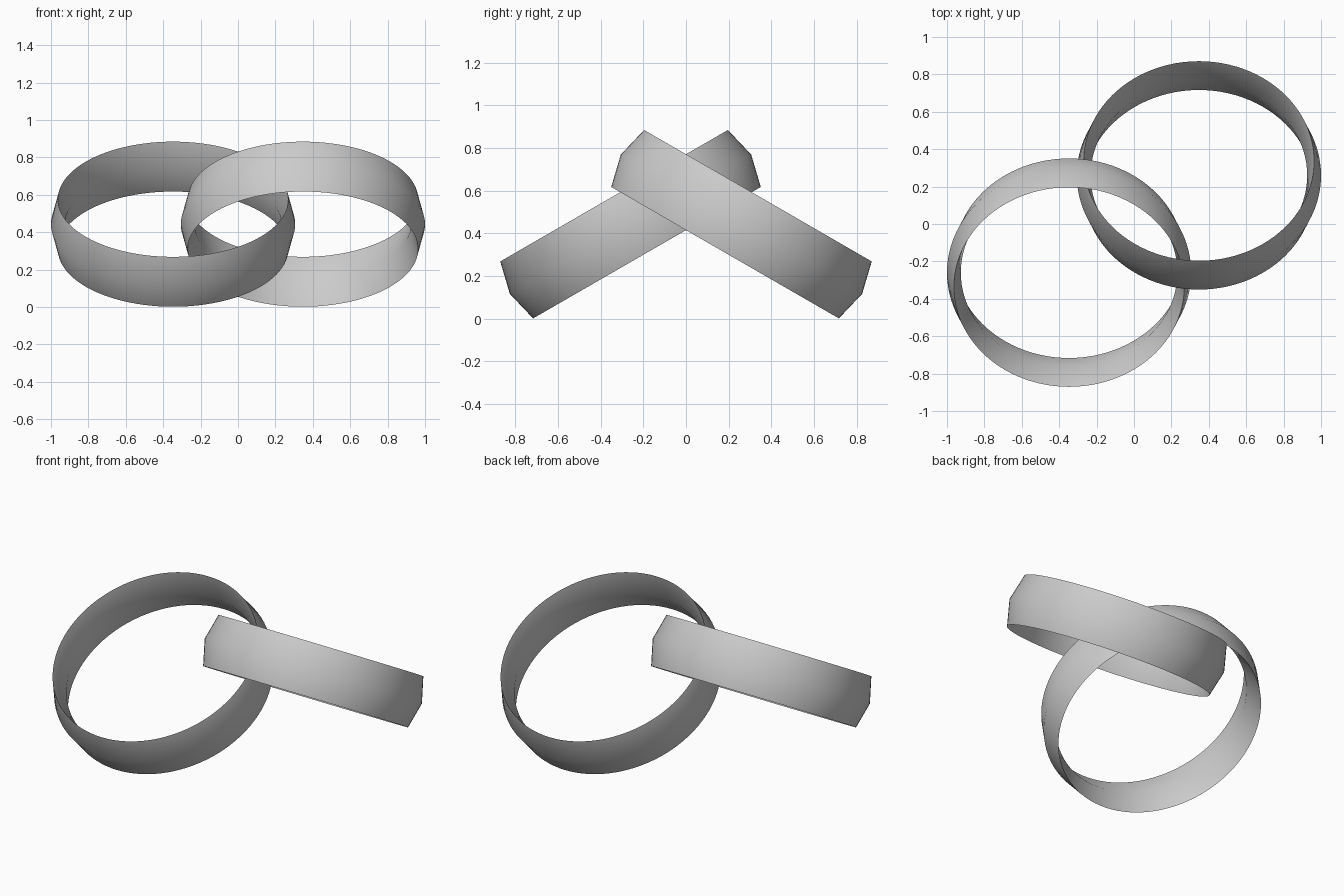
import bpy
from math import radians

cube = bpy.data.objects.get("Cube")
if cube:
    bpy.data.objects.remove(cube, do_unlink=True)

RADIUS = 0.616       # rim radius
BULGE = 0.037        # how far the middle swells in and out
HALF_WIDTH = 0.154   # half the band width
TILT = radians(30)

silver = bpy.data.materials.new("silver grey")
silver.use_nodes = True
grey = (0.6, 0.6, 0.6, 1)
silver.diffuse_color = grey
silver.node_tree.nodes["Principled BSDF"].inputs["Base Color"].default_value = grey


def make_ring(name, side):
    """Band with a diamond section: a four-sided torus stretched along its axis."""
    bpy.ops.mesh.primitive_torus_add(
        major_segments=96, minor_segments=4,
        major_radius=RADIUS, minor_radius=BULGE,
        location=(side * 0.347, side * 0.26, 0.443),
        rotation=(-side * TILT, 0, 0))
    ring = bpy.context.object
    ring.name = name
    for v in ring.data.vertices:
        v.co.z *= HALF_WIDTH / BULGE
    ring.data.update()
    ring.data.materials.append(silver)
    # Soft across the middle ridges, sharp at the two rims
    bpy.ops.object.shade_smooth_by_angle(angle=radians(40))


# Two interlocked rings leaning against each other
make_ring("right_ring", -1)
make_ring("left_ring", 1)
